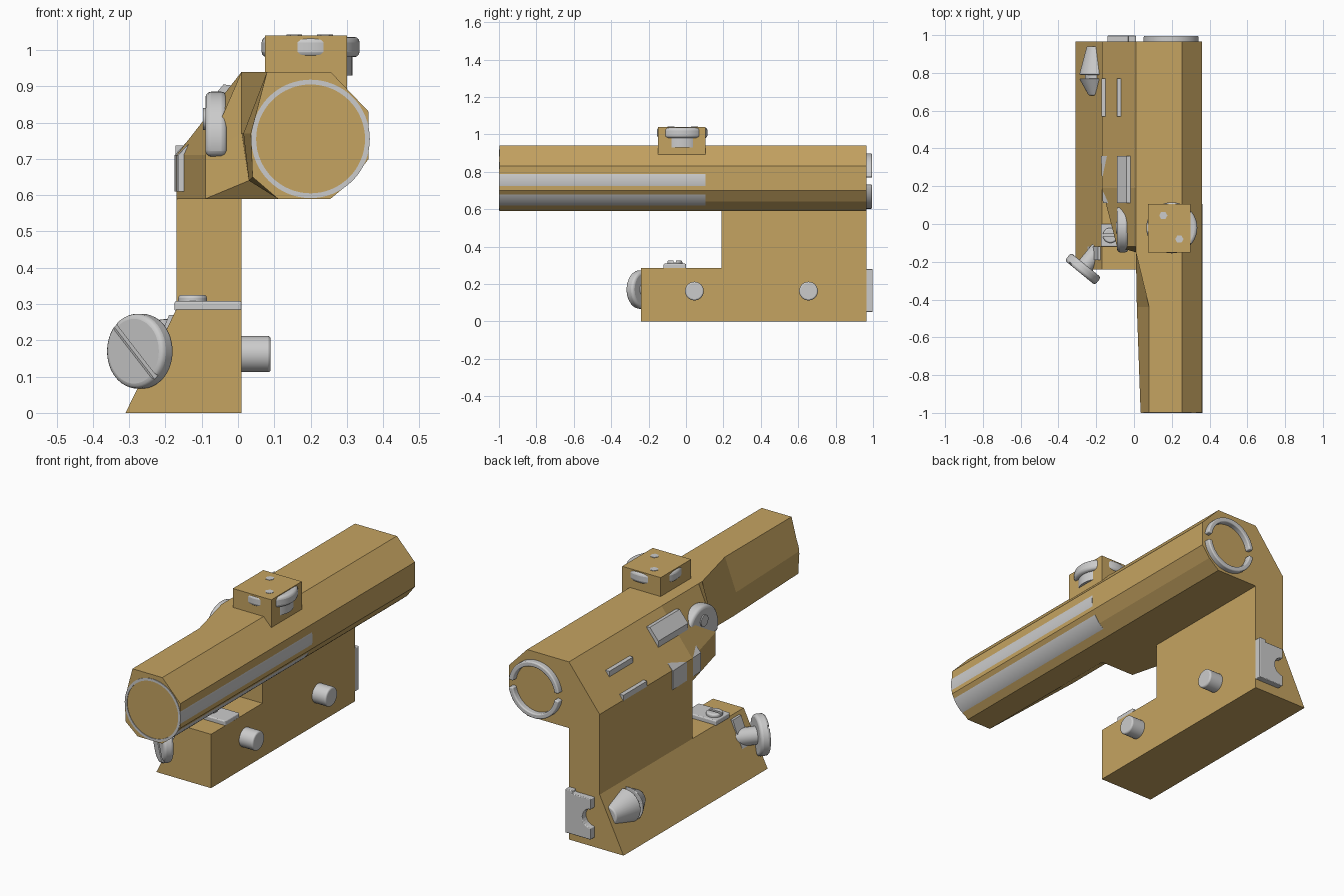
import bpy, bmesh, math
from mathutils import Vector

if "Cube" in bpy.data.objects:
    bpy.data.objects.remove(bpy.data.objects["Cube"])

tan = bpy.data.materials.new("tan_paint")
tan.diffuse_color = (0.56, 0.37, 0.12, 1)
tan.use_nodes = True
tan.node_tree.nodes["Principled BSDF"].inputs["Base Color"].default_value = tan.diffuse_color


def finish(name, bm, mat=None, bevel=0, smooth=False):
    bmesh.ops.recalc_face_normals(bm, faces=bm.faces)
    me = bpy.data.meshes.new(name)
    bm.to_mesh(me)
    bm.free()
    ob = bpy.data.objects.new(name, me)
    bpy.context.collection.objects.link(ob)
    if mat:
        me.materials.append(mat)
    if bevel:
        m = ob.modifiers.new("bevel", 'BEVEL')
        m.width, m.segments, m.limit_method = bevel, 3, 'ANGLE'
        m.angle_limit = math.radians(40)
    if smooth:
        bpy.context.view_layer.objects.active = ob
        ob.select_set(True)
        bpy.ops.object.shade_smooth_by_angle(angle=math.radians(35))
        ob.select_set(False)
    return ob


def loft(name, rings, mat=None, closed=False, **kw):
    """Skin rings of equal point count; closed joins last ring to first."""
    bm = bmesh.new()
    vs = [[bm.verts.new(p) for p in r] for r in rings]
    n = len(vs[0])
    pairs = list(zip(vs, vs[1:])) + ([(vs[-1], vs[0])] if closed else [])
    for a, b in pairs:
        for i in range(n):
            j = (i + 1) % n
            bm.faces.new((a[i], a[j], b[j], b[i]))
    if not closed:
        bm.faces.new(vs[0])
        bm.faces.new(vs[-1])
    return finish(name, bm, mat, **kw)


def extrude_y(name, pts, y0, y1, mat=None, **kw):
    return loft(name, [[(x, y, z) for x, z in pts] for y in (y0, y1)], mat, **kw)


def box(name, lo, hi, mat=None, bevel=0):
    (a, c, e), (b, d, f) = lo, hi
    return extrude_y(name, [(a, e), (b, e), (b, f), (a, f)], c, d, mat, bevel=bevel)


def rod(name, p0, p1, r0, r1=None, n=40, bevel=0, mat=None):
    p0, p1 = Vector(p0), Vector(p1)
    r1 = r0 if r1 is None else r1
    q = (p1 - p0).to_track_quat('Z', 'Y')
    rings = []
    for p, r in ((p0, r0), (p1, r1)):
        rings.append([p + q @ Vector((r * math.cos(t * math.tau / n), r * math.sin(t * math.tau / n), 0))
                      for t in range(n)])
    return loft(name, rings, mat, bevel=bevel, smooth=True)


def tube(name, cx, cz, y0, y1, ri, ro, a0=0, a1=360, n=64, bevel=0):
    full = a1 - a0 == 360
    rings = []
    for i in range(n if full else n + 1):
        a = math.radians(a0 + (a1 - a0) * i / n)
        rings.append([(cx + r * math.cos(a), y, cz + r * math.sin(a))
                      for r, y in ((ri, y0), (ro, y0), (ro, y1), (ri, y1))])
    return loft(name, rings, closed=full, bevel=bevel, smooth=True)


def cut(ob, cutter):
    m = ob.modifiers.new("cut", 'BOOLEAN')
    m.operation, m.solver, m.object = 'DIFFERENCE', 'EXACT', cutter
    cutter.hide_render = True
    cutter.hide_set(True)


# sight body: faceted shell, wide at the rear and narrow at the front
right = [(.255, .94), (.36, .83), (.36, .70), (.315, .64), (.255, .59), (.11, .59)]
left = [
    (.965, [(-.17, .59), (-.17, .71), (.01, .94)]),
    (.19, [(-.17, .59), (-.17, .71), (.01, .94)]),
    (-.12, [(-.09, .59), (-.09, .71), (.01, .94)]),
    (-.15, [(.03, .64), (.01, .77), (.01, .94)]),
    (-.44, [(.03, .64), (.015, .77), (.08, .94)]),
    (-.997, [(.04, .65), (.035, .77), (.08, .94)]),
]
loft("sight_body", [[(x, y, z) for x, z in right + l] for y, l in left], tan)

# arm and mounting base
box("support_arm", (-.17, .19, .27), (.01, .965, .6), tan)
extrude_y("mount_base", [(-.31, 0), (.01, 0), (.01, .285), (-.17, .285)], -.24, .965, tan)
box("turret_block", (.075, -.15, .89), (.30, .105, 1.04), tan)

# barrel lining showing through the flats, and the split rear ring
tube("barrel_lining", .2, .755, -1, .105, .15, .1632)
for i in range(2):
    tube(f"rear_ring_{i}", .197, .75, .95, .995, .122, .148, 8 + 180 * i, 172 + 180 * i, 40, .006)

# adjustment turret, wider than its block so its rim shows on all sides
rod("turret_dial", (.2, -.02, .98), (.2, -.02, 1.036), .135, bevel=.015, n=64)
rod("turret_collar", (.2, -.02, .93), (.2, -.02, .985), .115, n=64)
for i, (x, y) in enumerate([(.155, .045), (.24, -.08)]):
    rod(f"turret_pin_{i}", (x, y, 1.02), (x, y, 1.042), .022, n=6)

# side studs
for i, y in enumerate((.045, .655)):
    rod(f"side_stud_{i}", (-.02, y, .162), (.09, y, .162), .05, bevel=.008)

# front clamp screw with slotted head
axis = Vector((-.63, -.77, 0)).normalized()
side = Vector((axis.y, -axis.x, 0))
c = Vector((-.268, -.235, .17))
head = rod("clamp_screw_head", c - axis * .022, c + axis * .03, .103, bevel=.014, n=48)
rod("clamp_screw_shank", c - axis * .13, c, .045)
d = (side * .7 + Vector((0, 0, .7))).normalized()
w = axis.cross(d).normalized()
rings = []
for s in (-.13, .13):
    rings.append([c + d * s + w * u + axis * v
                  for u, v in ((-.008, .02), (.008, .02), (.008, .06), (-.008, .06))])
cut(head, loft("slot_cutter", rings))
loft("clamp_wedge", [[(-.17, y, .27), (-.19, y, .27), (x, y, .12), (-.2, y, .1)]
                     for y, x in ((-.19, -.25), (-.12, -.25))])

# rear clamp bolt on the sloped side
rod("rear_bolt_cone", (-.2, .79, .17), (-.2, .94, .17), .09, .05, bevel=.006)
rod("rear_bolt_neck", (-.2, .74, .17), (-.2, .81, .17), .06)
rod("rear_bolt_head", (-.2, .68, .17), (-.2, .77, .17), .04, .09, bevel=.006)

# rear end plate with a round bite
bite = [(-.14 + .05 * math.cos(a), .16 + .05 * math.sin(a))
        for a in [math.pi / 2 - i * math.pi / 12 for i in range(13)]]
extrude_y("rear_plate", [(.01, .05), (.01, .28), (-.03, .28), (-.03, .265), (-.14, .265)]
          + bite + [(-.14, .05)], .95, .998, bevel=.004)

# plate and slotted screw on the front of the base
box("top_plate", (-.175, -.12, .28), (.01, .0, .308), bevel=.006)
screw = rod("top_plate_screw", (-.125, -.06, .29), (-.125, -.06, .325), .04, bevel=.008)
cut(screw, box("screw_slot_cutter", (-.18, -.067, .315), (-.07, -.053, .34)))

# half-round knob on the left side
def half_disc(x, r):
    return [(x, -.02 + r * math.cos(a), .755 + r * math.sin(a))
            for a in [math.radians(-22 + i * 224 / 30) for i in range(31)]]
loft("side_knob", [half_disc(-.09, .13), half_disc(-.03, .13)], bevel=.016, smooth=True)
rod("side_knob_dome", (-.04, -.02, .79), (.01, -.02, .82), .09, .07, bevel=.008)
rod("side_knob_pin", (-.096, -.02, .81), (-.05, -.02, .81), .03)

# rails and thin strips let into the sloped side
loft("upper_rail", [[(-.09, y, .79), (-.09, y, .845), (-.04, y, .905), (0, y, .9), (0, y, .8)]
                    for y in (.11, .36)])
loft("lower_rail", [[(x - .01, y, .61), (x - .01, y, .71), (x + .055, y, .78), (x + .07, y, .61)]
                    for y, x in ((.11, -.155), (.36, -.165))])
for i, (x, z) in enumerate([(-.08, .825), (-.162, .72)]):
    box(f"side_strip_{i}", (x - .01, .57, z - .012), (x + .012, .77, z + .017))
